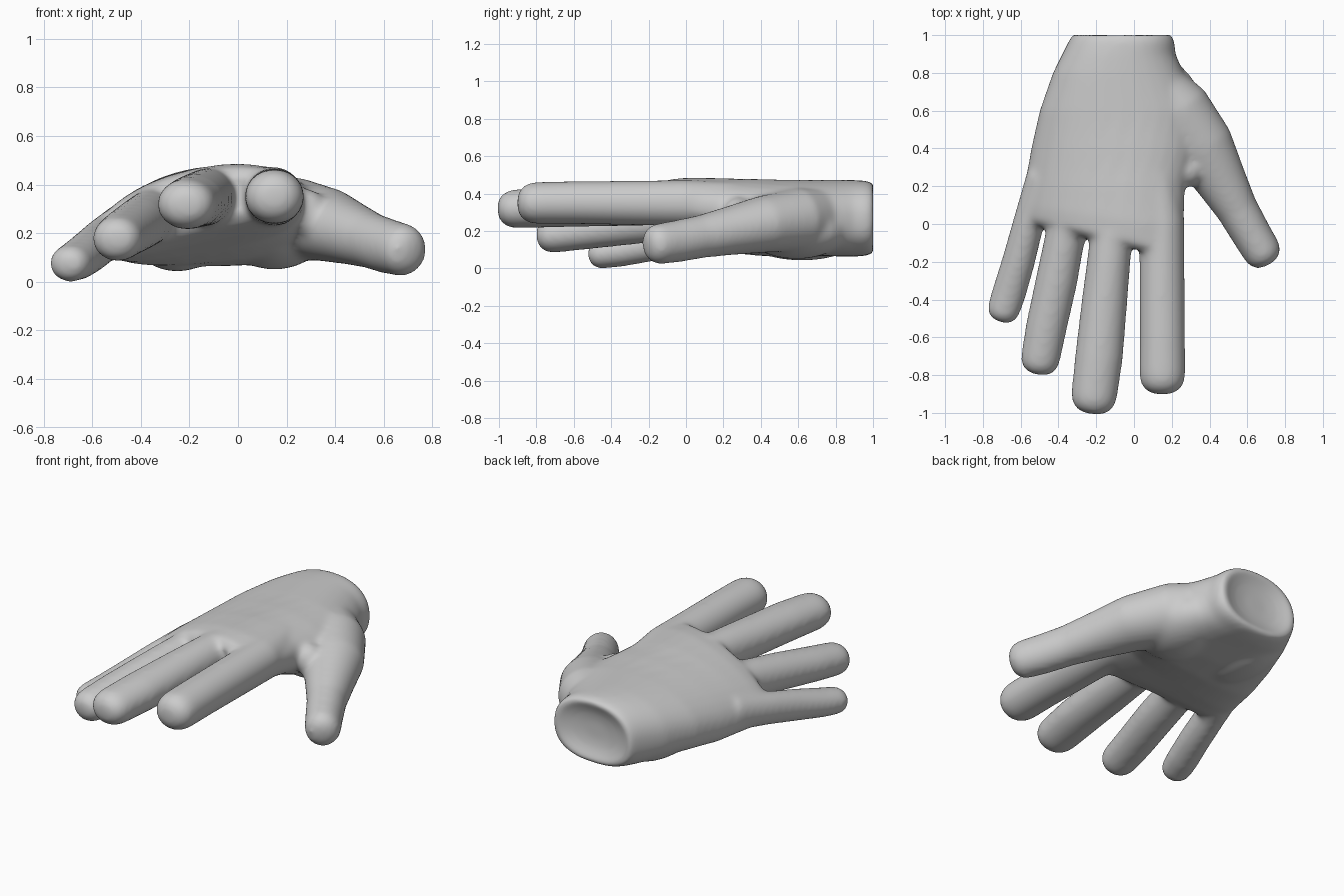
import bpy, bmesh, math
from mathutils import Vector

skin = bpy.data.materials.new("light grey")
skin.diffuse_color = (0.6, 0.6, 0.6, 1)
bm = bmesh.new()
N = 32


def loft(rings):
    """Bridge closed rings of points and cap both ends."""
    vs = [[bm.verts.new(p) for p in r] for r in rings]
    for a, b in zip(vs, vs[1:]):
        for i in range(N):
            j = (i + 1) % N
            bm.faces.new((a[i], a[j], b[j], b[i]))
    bm.faces.new(vs[0][::-1])
    bm.faces.new(vs[-1])


def spow(v, e):
    return math.copysign(abs(v) ** e, v)


def palm_ring(y, x0, x1, zl, zc, zr, h, k=1.0):
    """Rounded cross-section bent along an arch; k scales it about its centre."""
    pts = []
    for i in range(N):
        t = 2 * math.pi * i / N
        u, w = k * spow(math.cos(t), 0.85), k * spow(math.sin(t), 0.85)
        x = (x0 + x1) / 2 + (x1 - x0) / 2 * u
        mid = zc + (zr - zl) / 2 * u + ((zr + zl) / 2 - zc) * u * u
        skew = -0.25 * (min(x, 0.1) + 0.47) * max(0, min(1, (0.2 - y) / 0.2))
        pts.append((x, y + skew, mid + h * w))
    return pts


def finger(points):
    """Tube through (x, y, z, half width, half height) with a rounded tip."""
    P = [Vector(p[:3]) for p in points]
    rings = []
    for i, p in enumerate(points):
        d = (P[min(i + 1, len(P) - 1)] - P[max(i - 1, 0)]).normalized()
        side = Vector((-d.y, d.x, 0)).normalized()
        up = d.cross(side)
        rings.append((P[i], d, side, up, p[3], p[4]))
    c, d, s, u, a, b = rings[-1]
    for q in (0.35, 0.6, 0.8, 0.93, 0.99):      # blunt round tip
        f = (1 - q ** 2.6) ** (1 / 2.6)
        rings.append((c + d * a * q, d, s, u, a * f, b * f))
    loft([[c + s * a * math.cos(2 * math.pi * i / N) + u * b * math.sin(2 * math.pi * i / N)
           for i in range(N)] for c, d, s, u, a, b in rings])


def pad(loc, size):
    r = bmesh.ops.create_uvsphere(bm, u_segments=24, v_segments=16, radius=1)
    bmesh.ops.scale(bm, vec=size, verts=r["verts"])
    bmesh.ops.translate(bm, vec=loc, verts=r["verts"])


# palm and wrist, with a shallow hollow in the wrist end
wrist = (-0.345, 0.215, 0.25, 0.268, 0.26, 0.20)
loft([palm_ring(0.965, *wrist, 0.3), palm_ring(0.975, *wrist, 0.55),
      palm_ring(0.992, *wrist, 0.75),
      palm_ring(1.006, *wrist, 0.86), palm_ring(1.004, *wrist, 0.93),
      palm_ring(0.97, *wrist),
      palm_ring(0.9, -0.38, 0.22, 0.245, 0.268, 0.255, 0.205),
      palm_ring(0.8, -0.43, 0.265, 0.24, 0.27, 0.25, 0.205),
      palm_ring(0.6, -0.50, 0.37, 0.22, 0.270, 0.24, 0.205),
      palm_ring(0.4, -0.545, 0.34, 0.19, 0.277, 0.27, 0.197),
      palm_ring(0.2, -0.58, 0.27, 0.175, 0.295, 0.32, 0.175),
      palm_ring(0.08, -0.607, 0.265, 0.165, 0.312, 0.345, 0.155),
      palm_ring(0.01, -0.62, 0.26, 0.16, 0.325, 0.35, 0.13),
      palm_ring(-0.02, -0.62, 0.25, 0.16, 0.33, 0.35, 0.08)])
# fleshy pads under the palm
pad((0.15, 0.59, 0.205), (0.21, 0.28, 0.155))
pad((-0.25, 0.62, 0.20), (0.19, 0.34, 0.158))
# web between thumb and index
pad((0.295, 0.28, 0.28), (0.07, 0.085, 0.10))

# fingers: index, middle, ring, little
finger([(0.115, 0.25, 0.335, 0.12, 0.13), (0.145, 0, 0.35, 0.123, 0.123),
        (0.148, -0.2, 0.35, 0.12, 0.12),
        (0.150, -0.6, 0.352, 0.121, 0.115),
        (0.150, -0.78, 0.35, 0.123, 0.113)])
finger([(-0.08, 0.25, 0.33, 0.11, 0.13), (-0.118, -0.05, 0.35, 0.113, 0.12),
        (-0.134, -0.2, 0.347, 0.115, 0.118),
        (-0.155, -0.4, 0.34, 0.121, 0.115), (-0.185, -0.7, 0.33, 0.127, 0.11),
        (-0.208, -0.885, 0.32, 0.123, 0.105)])
finger([(-0.28, 0.25, 0.285, 0.11, 0.13), (-0.35, 0, 0.272, 0.108, 0.115),
        (-0.375, -0.12, 0.258, 0.107, 0.112),
        (-0.41, -0.3, 0.235, 0.111, 0.108), (-0.465, -0.55, 0.20, 0.109, 0.10),
        (-0.492, -0.695, 0.18, 0.105, 0.095)])
finger([(-0.47, 0.25, 0.215, 0.1, 0.11), (-0.56, 0, 0.168, 0.083, 0.095),
        (-0.612, -0.2, 0.125, 0.088, 0.09), (-0.66, -0.36, 0.09, 0.091, 0.083),
        (-0.684, -0.435, 0.078, 0.088, 0.078)])
# thumb
finger([(0.06, 0.80, 0.265, 0.13, 0.16), (0.23, 0.60, 0.26, 0.18, 0.17),
        (0.36, 0.41, 0.235, 0.172, 0.152), (0.46, 0.23, 0.20, 0.138, 0.13),
        (0.545, 0.08, 0.17, 0.112, 0.115), (0.62, -0.05, 0.145, 0.106, 0.113),
        (0.665, -0.125, 0.134, 0.103, 0.11)])

bmesh.ops.recalc_face_normals(bm, faces=bm.faces)
mesh = bpy.data.meshes.new("hand")
bm.to_mesh(mesh)
bm.free()
hand = bpy.data.objects.new("hand", mesh)
bpy.context.collection.objects.link(hand)
mesh.materials.append(skin)

# fuse the parts into one soft skin
rm = hand.modifiers.new("fuse", 'REMESH')
rm.mode = 'VOXEL'
rm.voxel_size = 0.013
rm.use_smooth_shade = True
sm = hand.modifiers.new("soften", 'SMOOTH')
sm.factor = 0.5
sm.iterations = 24
